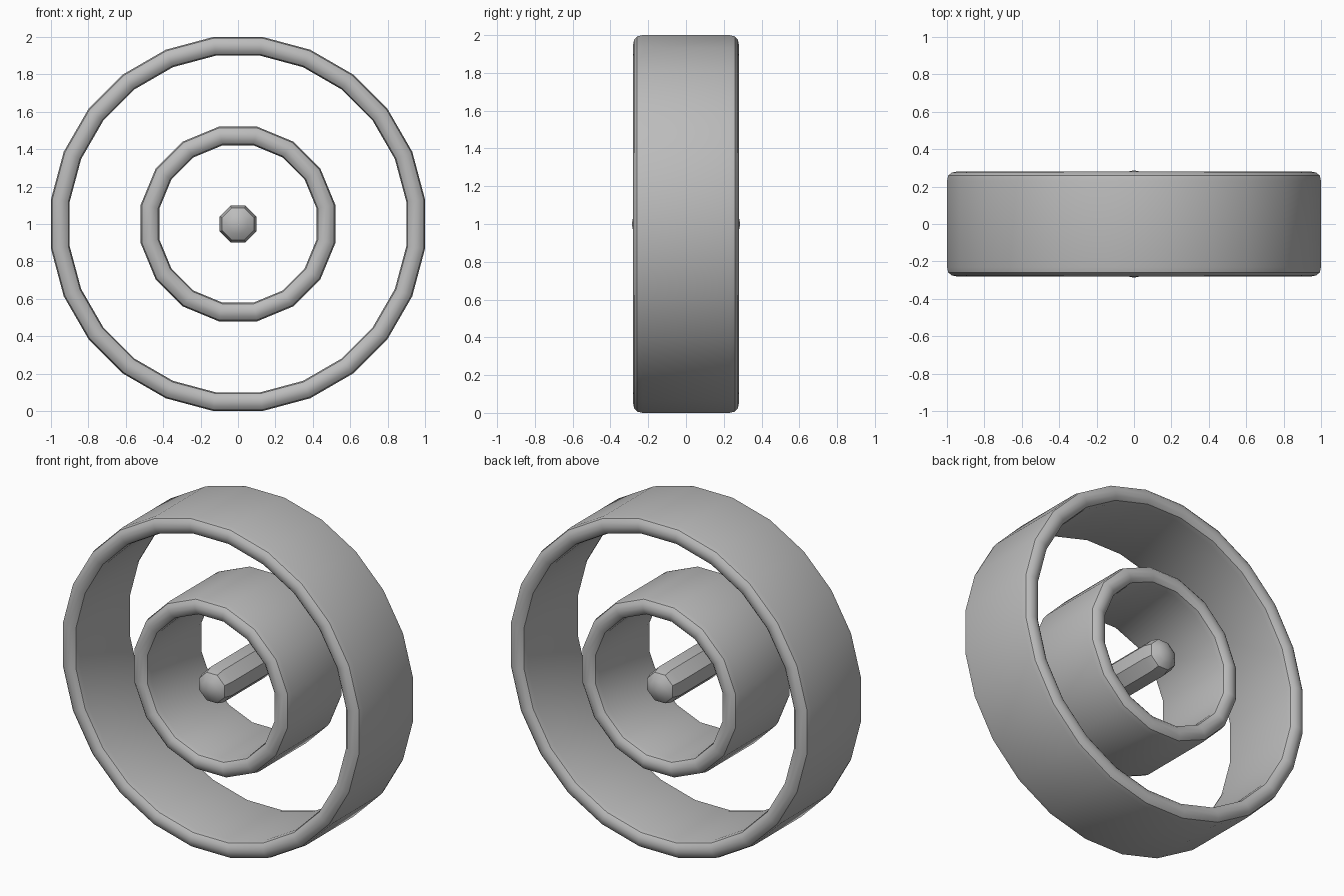
import bpy
import bmesh
import math

cube = bpy.data.objects.get("Cube")
if cube:
    bpy.data.objects.remove(cube, do_unlink=True)

grey = bpy.data.materials.new("plain grey")
grey.use_nodes = True
colour = (0.5, 0.5, 0.5, 1)
grey.diffuse_color = colour
grey.node_tree.nodes["Principled BSDF"].inputs["Base Color"].default_value = colour


def lathe(name, profile, sides, closed):
    """Spin (radius, y) points about the y axis, with a flat side on top."""
    bm = bmesh.new()
    half = math.pi / sides
    loops = []
    for i in range(sides):
        a = (2 * i + 1) * half
        loops.append([bm.verts.new((r / math.cos(half) * math.cos(a), y,
                                    1 + r / math.cos(half) * math.sin(a)))
                      for r, y in profile])
    count = len(profile)
    for i in range(sides):
        here, there = loops[i], loops[(i + 1) % sides]
        for j in range(count if closed else count - 1):
            k = (j + 1) % count
            bm.faces.new((here[j], here[k], there[k], there[j]))
    bmesh.ops.remove_doubles(bm, verts=bm.verts, dist=0.0001)
    bmesh.ops.recalc_face_normals(bm, faces=bm.faces)
    mesh = bpy.data.meshes.new(name)
    bm.to_mesh(mesh)
    bm.free()
    mesh.materials.append(grey)
    obj = bpy.data.objects.new(name, mesh)
    bpy.context.collection.objects.link(obj)
    bpy.ops.object.select_all(action="DESELECT")
    obj.select_set(True)
    bpy.context.view_layer.objects.active = obj
    bpy.ops.object.shade_smooth_by_angle(angle=math.radians(35))


def band(name, outer, sides):
    """Ring whose wall has rounded front and back rims."""
    wall, reach, steps = 0.05, 0.28, 6
    profile = []
    for end in (0, 1):
        for i in range(steps + 1):
            a = math.pi * (end + i / steps)
            # Slightly squared rim curve
            c, s = math.cos(a), math.sin(a)
            rim = math.copysign(abs(s) ** 0.8, s)
            y = rim * wall + (reach - wall) * (1 if end == 0 else -1)
            profile.append((outer - wall + wall * c, y))
    lathe(name, profile, sides, True)


band("outer_ring", 1.0, 24)
band("inner_ring", 0.52, 16)

# Central rod with domed ends
tip = [(0, 0.287), (0.05, 0.277), (0.085, 0.25), (0.098, 0.2)]
lathe("centre_rod", tip + [(r, -y) for r, y in reversed(tip)], 8, False)
